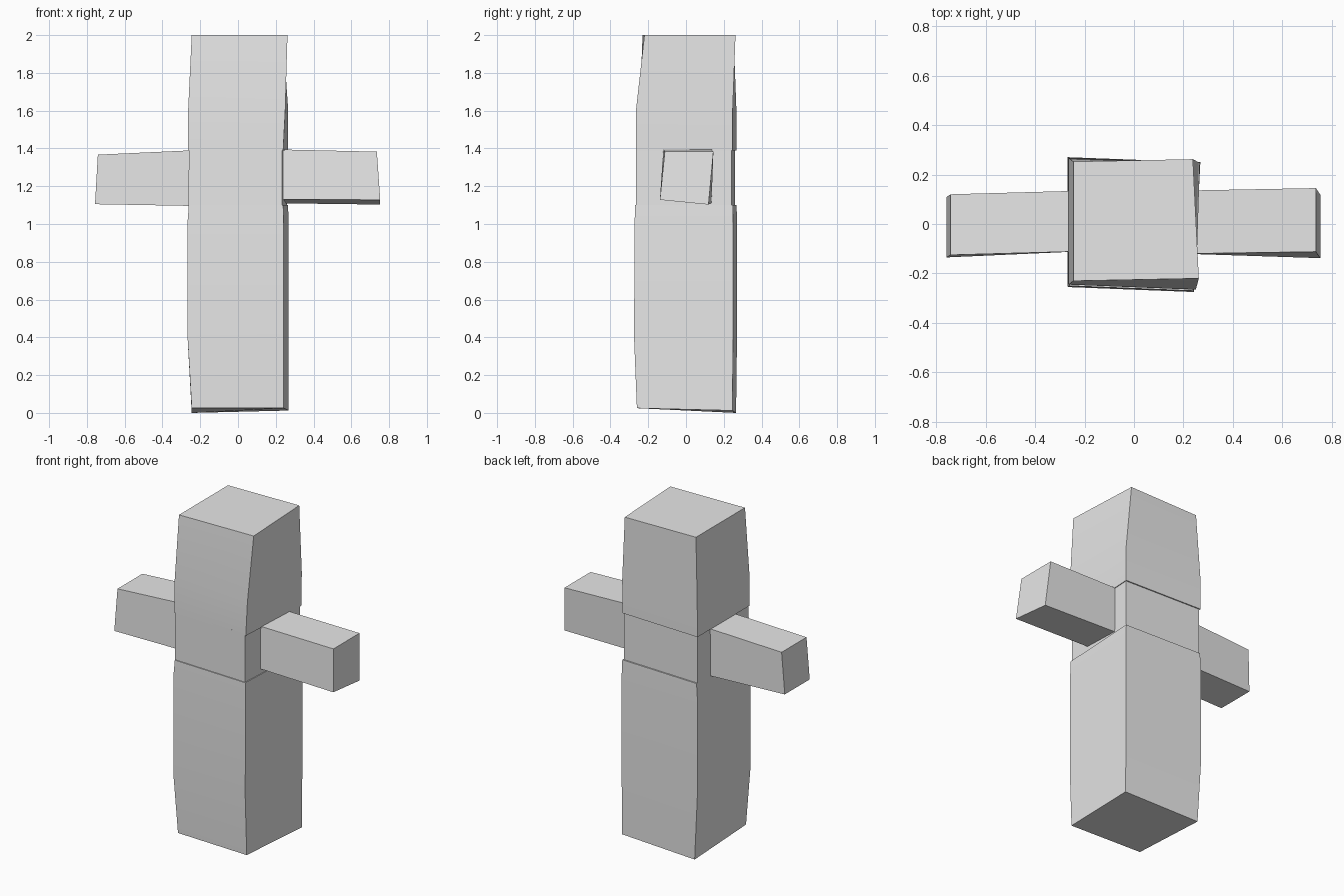
import bpy
import bmesh

old = bpy.data.objects.get("Cube")
if old:
    bpy.data.objects.remove(old, do_unlink=True)

# One plain grey for everything
grey = bpy.data.materials.new("light_grey")
grey.use_nodes = True
color = (0.8, 0.8, 0.8, 1)
grey.diffuse_color = color
grey.node_tree.nodes["Principled BSDF"].inputs["Base Color"].default_value = color


def loft(name, rings):
    """Join four-cornered rings into a capped, softly shaded block."""
    bm = bmesh.new()
    loops = [[bm.verts.new(p) for p in ring] for ring in rings]
    for low, high in zip(loops, loops[1:]):
        for i in range(4):
            j = (i + 1) % 4
            bm.faces.new((low[i], low[j], high[j], high[i]))
    bm.faces.new(loops[0][::-1])
    bm.faces.new(loops[-1])
    bmesh.ops.recalc_face_normals(bm, faces=bm.faces)
    mesh = bpy.data.meshes.new(name)
    bm.to_mesh(mesh)
    bm.free()
    mesh.materials.append(grey)
    obj = bpy.data.objects.new(name, mesh)
    bpy.context.collection.objects.link(obj)
    bpy.ops.object.select_all(action="DESELECT")
    obj.select_set(True)
    bpy.context.view_layer.objects.active = obj
    bpy.ops.object.shade_smooth_by_angle()
    return obj


def slab(z, left, right, front, back, twist=0.013, skew=0.01, tilt=0.0):
    """Horizontal ring of the trunk, slightly out of square."""
    return [
        (left, front + skew, z + tilt),
        (right - twist, front - skew, z + tilt),
        (right + twist, back - skew, z + tilt / 2),
        (left, back + skew, z),
    ]


def section(x, front, back, low, high, lean=0.0, drop=0.0, rake=0.0):
    """Upright ring of an arm; rake pushes the lower edge outward."""
    return [
        (x + rake, front - lean, low + drop),
        (x + rake, back - lean, low),
        (x, back + lean, high),
        (x, front + lean, high),
    ]


# Trunk: three stacked blocks
loft("lower_trunk", [
    slab(0.0, -0.245, 0.255, -0.25, 0.255, tilt=0.025),
    slab(0.4, -0.267, 0.255, -0.265, 0.26),
    slab(1.0, -0.268, 0.255, -0.262, 0.26),
    slab(1.1, -0.26, 0.252, -0.26, 0.258),
])
loft("middle_trunk", [
    slab(1.09, -0.262, 0.247, -0.254, 0.25),
    slab(1.4, -0.26, 0.247, -0.255, 0.25),
])
loft("upper_trunk", [
    slab(1.39, -0.266, 0.252, -0.255, 0.257),
    slab(1.6, -0.264, 0.258, -0.255, 0.257, twist=0.008),
    slab(2.0, -0.245, 0.25, -0.225, 0.257, twist=-0.012, skew=-0.005),
])

# Arms reaching out from the middle block
loft("left_arm", [
    section(0.2, -0.12, 0.135, 1.11, 1.395, drop=0.02),
    section(0.735, -0.125, 0.132, 1.103, 1.383, lean=0.013, drop=0.025, rake=0.018),
])
loft("right_arm", [
    section(-0.2, -0.11, 0.135, 1.095, 1.392),
    section(-0.742, -0.13, 0.115, 1.105, 1.367, lean=0.005, rake=-0.015),
])
